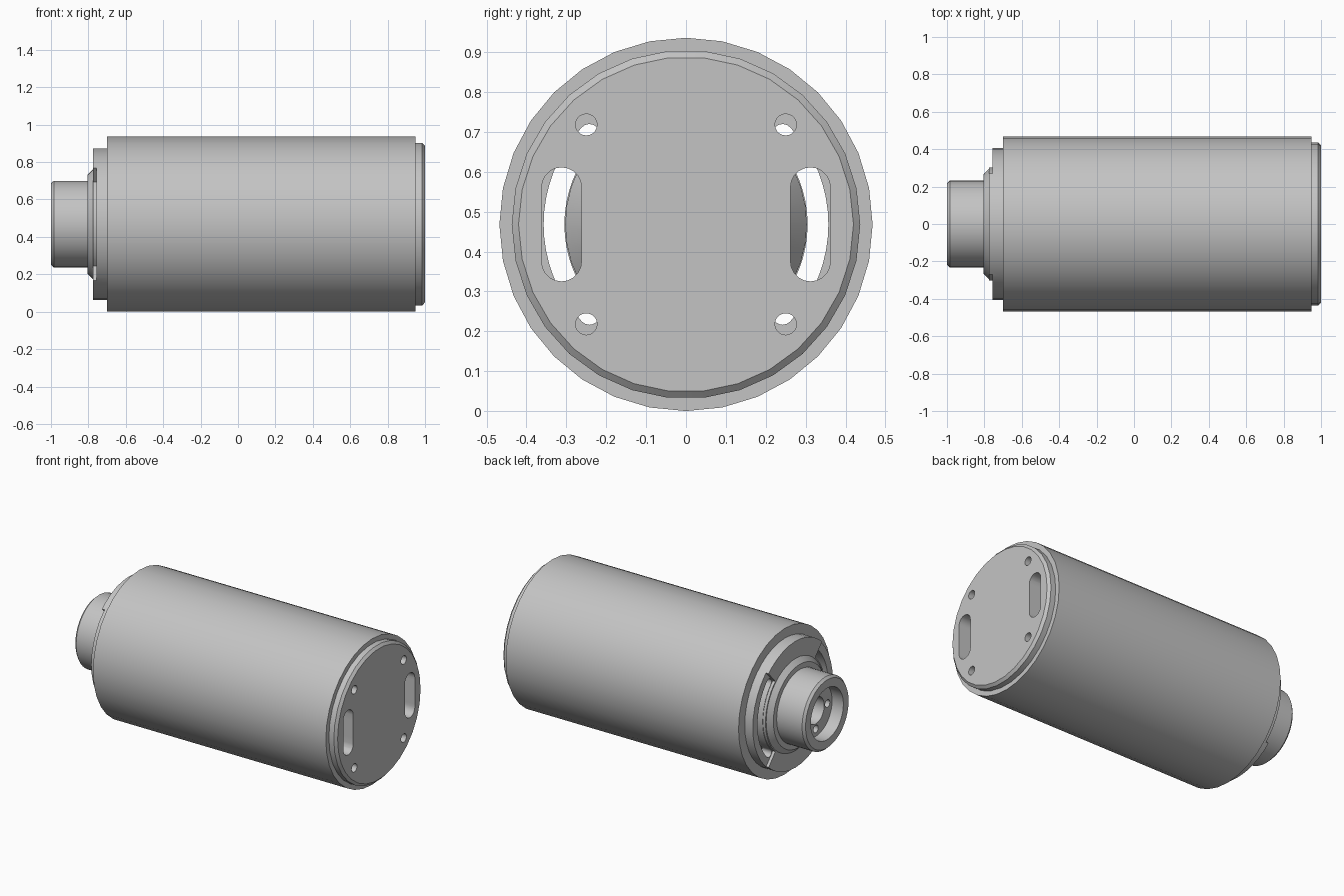
import bpy, bmesh
from math import pi, sin, cos, radians

default = bpy.data.objects.get("Cube")
if default:
    bpy.data.objects.remove(default, do_unlink=True)

AXIS_Z = 0.468
grey = bpy.data.materials.new("plain_grey")
grey.use_nodes = True
grey.diffuse_color = (0.55, 0.55, 0.55, 1)
grey.node_tree.nodes["Principled BSDF"].inputs["Base Color"].default_value = (0.55, 0.55, 0.55, 1)


def make_object(name, bm):
    bmesh.ops.recalc_face_normals(bm, faces=bm.faces)
    mesh = bpy.data.meshes.new(name)
    bm.to_mesh(mesh)
    bm.free()
    mesh.materials.append(grey)
    obj = bpy.data.objects.new(name, mesh)
    obj.location.z = AXIS_Z
    bpy.context.collection.objects.link(obj)
    return obj


def lathe(name, profile, sides, closed=False, phase=0.0):
    """Revolve (x, radius) points around the long axis."""
    bm = bmesh.new()
    verts = [bm.verts.new((x, r * sin(phase), r * cos(phase))) for x, r in profile]
    pairs = list(zip(verts, verts[1:]))
    if closed:
        pairs.append((verts[-1], verts[0]))
    edges = [bm.edges.new(p) for p in pairs]
    bmesh.ops.spin(bm, geom=verts + edges, cent=(0, 0, 0), axis=(1, 0, 0),
                   angle=2 * pi, steps=sides)
    bmesh.ops.remove_doubles(bm, verts=bm.verts, dist=0.0001)
    return make_object(name, bm)


def arc(cy, cz, r, start, end, steps):
    return [(cy + r * cos(radians(start + (end - start) * i / steps)),
             cz + r * sin(radians(start + (end - start) * i / steps)))
            for i in range(steps + 1)]


def prism(outline, x0, x1, side=1):
    """Cutter: a (y, z) outline extruded along x, optionally mirrored in y."""
    bm = bmesh.new()
    face = bm.faces.new([bm.verts.new((x0, side * y, z)) for y, z in outline])
    new = bmesh.ops.extrude_face_region(bm, geom=[face])["geom"]
    bmesh.ops.translate(bm, vec=(x1 - x0, 0, 0),
                        verts=[g for g in new if isinstance(g, bmesh.types.BMVert)])
    cutter = make_object("cutter", bm)
    cutter.hide_render = True
    return cutter


def cut(obj, cutters):
    bpy.context.view_layer.objects.active = obj
    for cutter in cutters:
        mod = obj.modifiers.new("cut", "BOOLEAN")
        mod.operation = "DIFFERENCE"
        mod.solver = "EXACT"
        mod.object = cutter
        bpy.ops.object.modifier_apply(modifier=mod.name)
        bpy.data.objects.remove(cutter, do_unlink=True)


def circle(y, z, r):
    return arc(y, z, r, 0, 360, 20)[:-1]


# Outer tube
tube = lathe("outer_tube", [(-0.70, 0.468), (0.95, 0.468), (0.95, 0.40), (-0.70, 0.40)],
             32, closed=True)

# Inner core, tapered towards the end cap
core = lathe("inner_core", [(-0.72, 0), (-0.72, 0.303), (0.74, 0.303), (0.85, 0.22), (0.85, 0)], 40)

# End cap with two long slots and four bolt holes
cap = lathe("end_cap", [(0.90, 0), (0.90, 0.394), (0.95, 0.394), (0.95, 0.437),
                        (0.985, 0.437), (1.0, 0.42), (1.0, 0)], 30, phase=radians(6))
slot = arc(0.312, 0.093, 0.05, 0, 180, 10) + arc(0.312, -0.093, 0.05, 180, 360, 10)
cutters = []
for s in (1, -1):
    cutters.append(prism(slot, 0.8, 1.1, s))
    for t in (1, -1):
        cutters.append(prism(circle(0.25, 0.25 * t, 0.027), 0.8, 1.1, s))
cut(cap, cutters)

# Rotor: flange, conical shoulder and recessed hub
rotor = lathe("rotor_hub", [(-0.69, 0), (-0.69, 0.405), (-0.775, 0.405), (-0.775, 0.295),
                            (-0.805, 0.265), (-0.805, 0.232), (-0.985, 0.232), (-1.0, 0.218),
                            (-1.0, 0.165), (-0.92, 0.165), (-0.92, 0.085), (-0.84, 0.085),
                            (-0.84, 0)], 40)
END = 43
ey, ez = 0.331 * cos(radians(END)), 0.331 * sin(radians(END))
kidney = (arc(0, 0, 0.357, -END, END, 16) + arc(ey, ez, 0.026, END, END + 180, 8)[1:-1]
          + arc(0, 0, 0.305, END, -END, 16) + arc(ey, -ez, 0.026, 180 - END, 360 - END, 8)[1:-1])
recess = arc(0, 0, 0.5, -48, 48, 16) + arc(0, 0, 0.302, 48, -48, 16)
cutters = []
for s in (1, -1):
    cutters.append(prism(recess, -0.80, -0.757, s))
    cutters.append(prism(kidney, -0.85, -0.6, s))
    cutters.append(prism(circle(0.118, 0, 0.024), -1.1, -0.85, s))
    cutters.append(prism(circle(0, 0.118 * s, 0.024), -1.1, -0.85))
cut(rotor, cutters)

# Smooth round walls, crisp edges
for obj in (tube, core, cap, rotor):
    bpy.ops.object.select_all(action="DESELECT")
    obj.select_set(True)
    bpy.context.view_layer.objects.active = obj
    bpy.ops.object.shade_smooth_by_angle(angle=radians(30))
